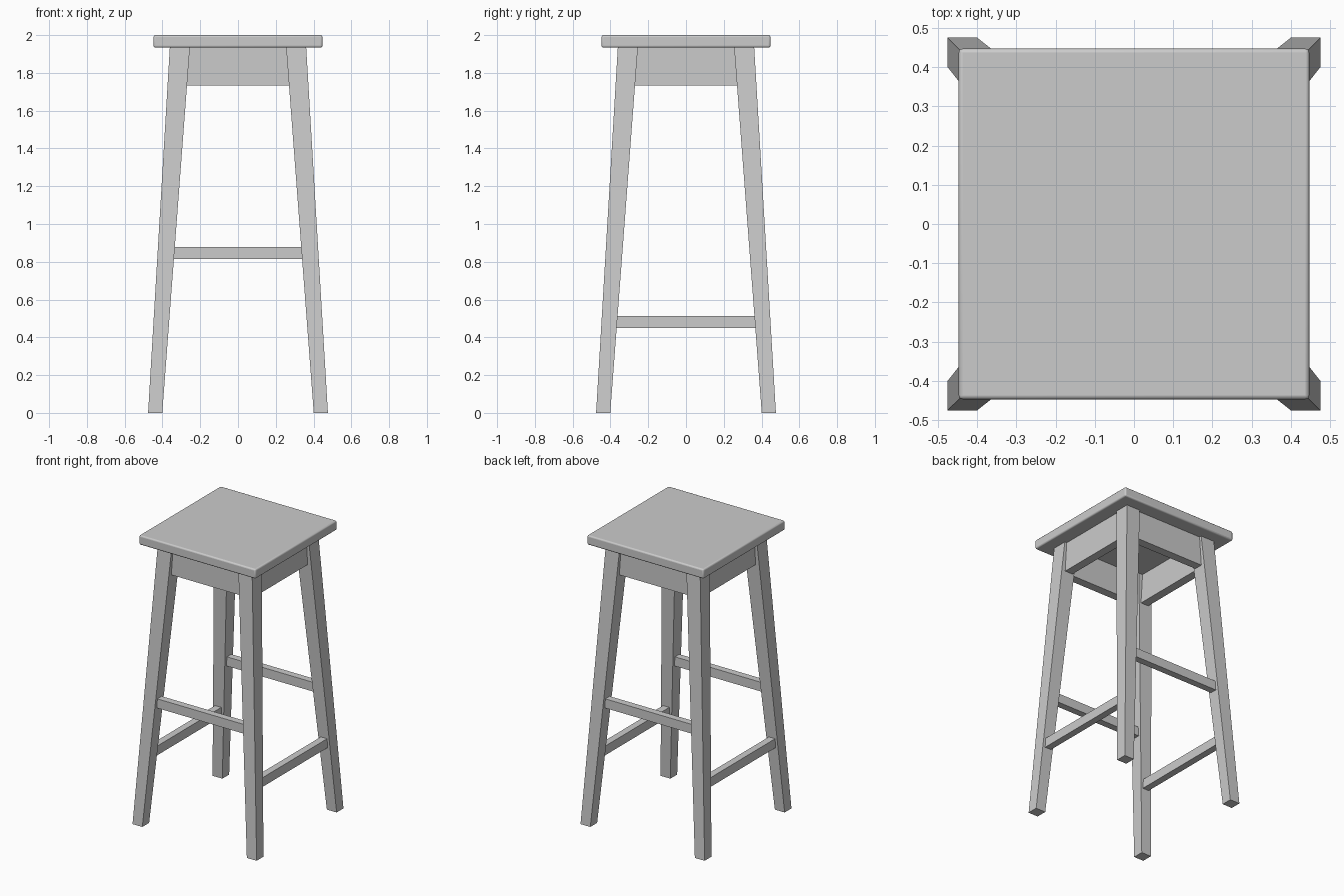
import bpy
from math import radians
from mathutils import Matrix

if "Cube" in bpy.data.objects:
    bpy.data.objects.remove(bpy.data.objects["Cube"])

SEAT_Z = 1.934


def outer(z):
    """Distance of a leg's outside face from the centre at height z."""
    return 0.476 - 0.115 * z / SEAT_Z


def inner(z):
    """Distance of a leg's inside face from the centre at height z."""
    return 0.401 - 0.146 * z / SEAT_Z


def prism(name, lower, upper, z0, z1):
    """Six-sided block between two rectangles (x0, x1, y0, y1)."""
    verts = []
    for (x0, x1, y0, y1), z in ((lower, z0), (upper, z1)):
        verts += [(x0, y0, z), (x1, y0, z), (x1, y1, z), (x0, y1, z)]
    faces = [(3, 2, 1, 0), (4, 5, 6, 7)]
    faces += [(i, (i + 1) % 4, (i + 1) % 4 + 4, i + 4) for i in range(4)]
    mesh = bpy.data.meshes.new(name)
    mesh.from_pydata(verts, [], faces)
    obj = bpy.data.objects.new(name, mesh)
    bpy.context.collection.objects.link(obj)
    return obj


def rail(name, z0, z1, y, depth, angle):
    """Rail fitted between two splayed legs, turned to one side of the stool."""
    e0, e1 = inner(z0) + 0.004, inner(z1) + 0.004
    obj = prism(name, (-e0, e0, -y, depth - y), (-e1, e1, -y, depth - y), z0, z1)
    obj.data.transform(Matrix.Rotation(radians(angle), 4, 'Z'))


# Seat with softened edges
s = 0.447
seat = prism("seat", (-s, s, -s, s), (-s, s, -s, s), SEAT_Z, 2.0)
bevel = seat.modifiers.new("soft_edges", 'BEVEL')
bevel.width = 0.01
bevel.segments = 3
bpy.context.view_layer.objects.active = seat
seat.select_set(True)
bpy.ops.object.shade_smooth_by_angle(angle=radians(35))

# Splayed legs, thicker towards the top
o0, i0, o1, i1 = outer(0), inner(0), outer(SEAT_Z), inner(SEAT_Z)
for i, name in enumerate(("front_left", "front_right", "back_right", "back_left")):
    leg = prism(name + "_leg", (-o0, -i0, -o0, -i0), (-o1, -i1, -o1, -i1), 0, SEAT_Z)
    leg.data.transform(Matrix.Rotation(radians(90 * i), 4, 'Z'))

# Aprons under the seat and footrest stretchers (sides lower than front and back)
for i, side in enumerate(("front", "right", "back", "left")):
    rail(side + "_apron", 1.733, SEAT_Z, 0.345, 0.06, 90 * i)
    z0 = 0.45 if i % 2 else 0.815
    mid = (outer(z0 + 0.032) + inner(z0 + 0.032)) / 2
    rail(side + "_stretcher", z0, z0 + 0.064, mid + 0.024, 0.048, 90 * i)
